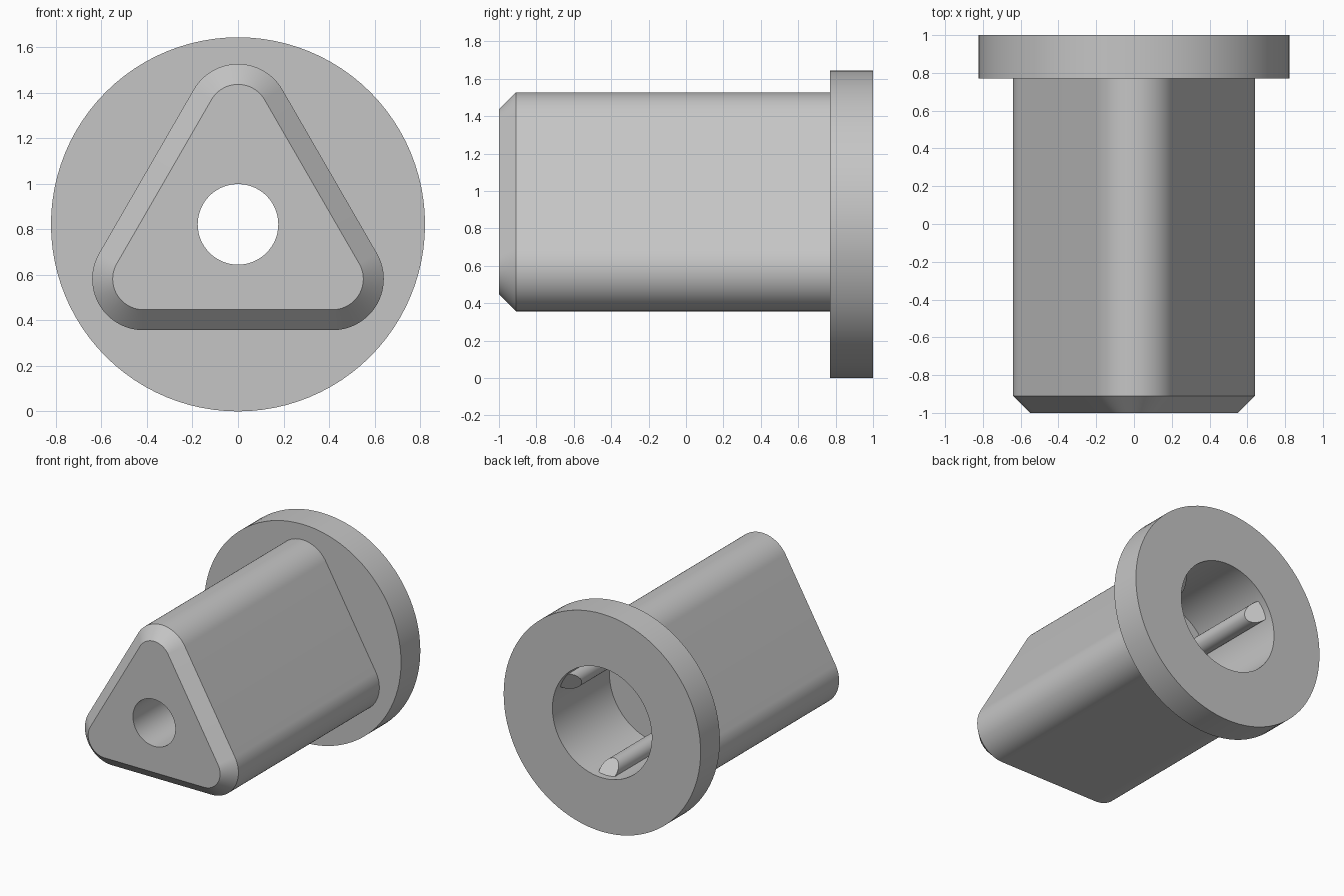
import bpy, bmesh, math

cube = bpy.data.objects.get("Cube")
if cube:
    bpy.data.objects.remove(cube, do_unlink=True)

CZ = 0.822            # height of the long axis
ARC = 32              # segments in each rounded corner
CORNER = 0.48         # corner centre distance from the axis
BORE = 0.415

grey = bpy.data.materials.new("plain grey")
grey.use_nodes = True
colour = (0.56, 0.56, 0.56, 1)
grey.diffuse_color = colour
grey.node_tree.nodes["Principled BSDF"].inputs["Base Color"].default_value = colour


def section(bm, y, radius, spread=0.0):
    """Ring across the axis: a circle, or a rounded triangle when spread > 0."""
    ring = []
    for corner in range(3):
        mid = math.radians(90 + 120 * corner)
        for i in range(ARC + 1):
            a = mid + math.radians(120) * (i / ARC - 0.5)
            ring.append(bm.verts.new((spread * math.cos(mid) + radius * math.cos(a), y,
                                      CZ + spread * math.sin(mid) + radius * math.sin(a))))
    return ring


def bridge(bm, a, b):
    n = len(a)
    for i in range(n):
        j = (i + 1) % n
        bm.faces.new((a[i], a[j], b[j], b[i]))


def finish(bm, name):
    bmesh.ops.remove_doubles(bm, verts=bm.verts[:], dist=1e-5)
    bmesh.ops.recalc_face_normals(bm, faces=bm.faces[:])
    mesh = bpy.data.meshes.new(name)
    bm.to_mesh(mesh)
    bm.free()
    mesh.materials.append(grey)
    obj = bpy.data.objects.new(name, mesh)
    bpy.context.collection.objects.link(obj)
    bpy.ops.object.select_all(action='DESELECT')
    obj.select_set(True)
    bpy.context.view_layer.objects.active = obj
    bpy.ops.object.shade_smooth_by_angle(angle=math.radians(30))


# Triangular plug, round flange, stepped bore: one closed loft
bm = bmesh.new()
profile = [
    (-1.0, 0.135, CORNER),    # chamfered nose
    (-0.91, 0.225, CORNER),
    (0.77, 0.225, CORNER),    # shaft meets flange
    (0.77, 0.822, 0),
    (1.0, 0.822, 0),          # flange rim
    (1.0, BORE, 0),
    (0.32, BORE, 0),          # bore floor
    (0.32, 0.177, 0),
    (-1.0, 0.177, 0),         # through hole
]
rings = [section(bm, *p) for p in profile]
for k, ring in enumerate(rings):
    bridge(bm, ring, rings[(k + 1) % len(rings)])
finish(bm, "plug_body")

# Three round ribs along the bore, with ends sloped back from the wall
RIB_R, RIB_DIST, SIDES = 0.07, 0.39, 32
for number, degrees in enumerate((30, 150, 270), 1):
    out = math.radians(degrees)
    bm = bmesh.new()
    back, front = [], []
    for i in range(SIDES):
        t = math.tau * i / SIDES
        dist = RIB_DIST + RIB_R * math.cos(t)
        side = RIB_R * math.sin(t)
        x = dist * math.cos(out) - side * math.sin(out)
        z = CZ + dist * math.sin(out) + side * math.cos(out)
        back.append(bm.verts.new((x, 0.95 - (BORE - dist), z)))
        front.append(bm.verts.new((x, 0.31, z)))
    bridge(bm, back, front)
    bm.faces.new(back)
    bm.faces.new(front)
    finish(bm, f"bore_rib_{number}")
